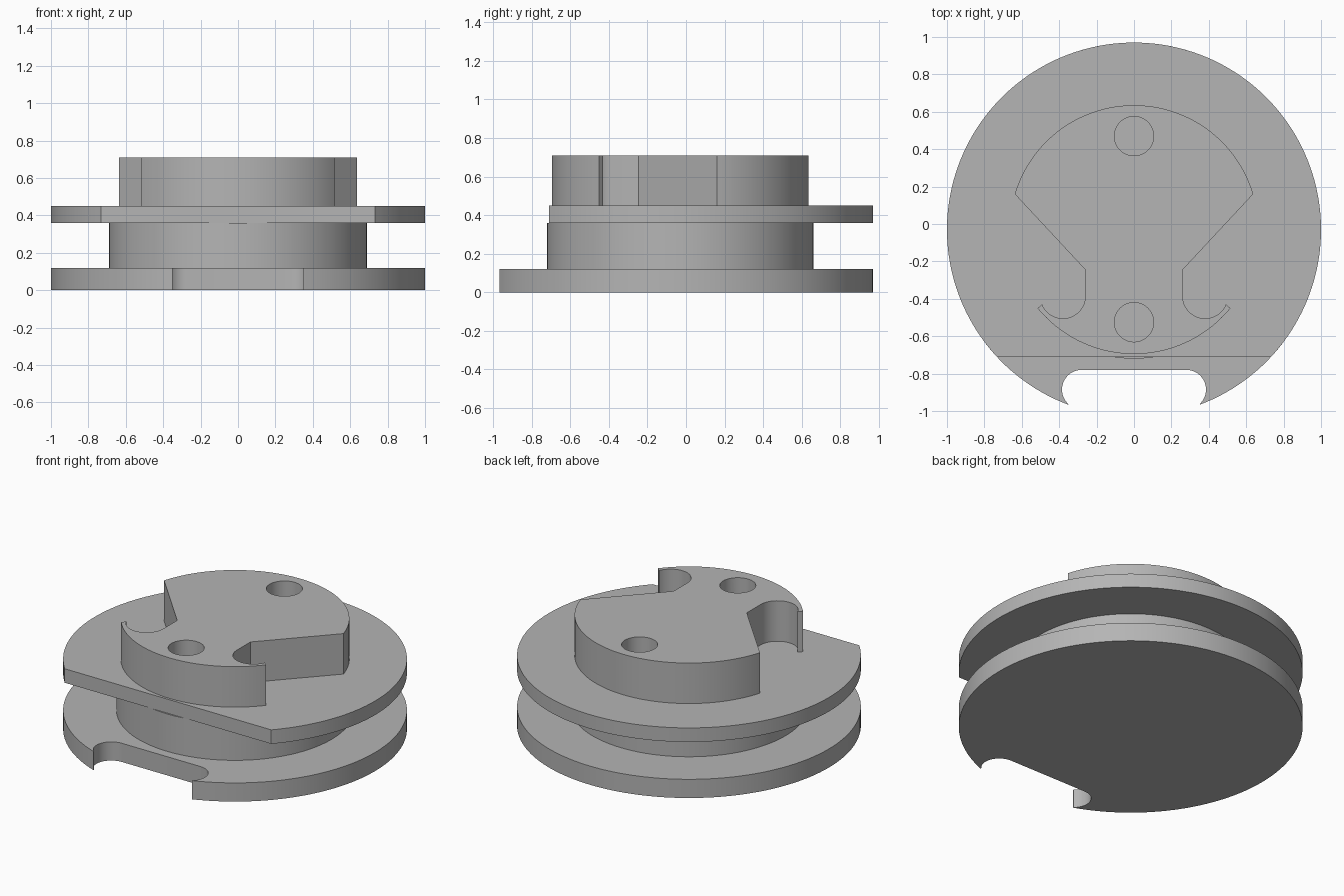
import bpy, bmesh
from math import radians, cos, sin, sqrt, asin, degrees, atan2

cube = bpy.data.objects.get("Cube")
if cube:
    bpy.data.objects.remove(cube, do_unlink=True)

CY = -0.03  # shared axis of all round parts

grey = bpy.data.materials.new("plain grey")
grey.use_nodes = True
colour = (0.46, 0.46, 0.46, 1)
grey.diffuse_color = colour
grey.node_tree.nodes["Principled BSDF"].inputs["Base Color"].default_value = colour


def arc(cx, cy, r, start, end, steps):
    """Points along an arc, angles in degrees."""
    angles = [radians(start + (end - start) * i / steps) for i in range(steps + 1)]
    return [(cx + r * cos(a), cy + r * sin(a)) for a in angles]


def circle(cx, cy, r, steps):
    return arc(cx, cy, r, 0, 360, steps)[:-1]


def mirrored(points):
    return [(-x, y) for x, y in reversed(points)]


def plate(name, outline, bottom, top):
    """Extrude a counter-clockwise outline between two heights."""
    bm = bmesh.new()
    face = bm.faces.new([bm.verts.new((x, y, bottom)) for x, y in outline])
    new = bmesh.ops.extrude_face_region(bm, geom=[face])["geom"]
    bmesh.ops.translate(bm, vec=(0, 0, top - bottom),
                        verts=[g for g in new if isinstance(g, bmesh.types.BMVert)])
    bmesh.ops.recalc_face_normals(bm, faces=bm.faces)
    mesh = bpy.data.meshes.new(name)
    bm.to_mesh(mesh)
    bm.free()
    mesh.materials.append(grey)
    obj = bpy.data.objects.new(name, mesh)
    bpy.context.collection.objects.link(obj)
    return obj


# Base flange with a rounded notch in the front edge
notch_right = arc(0.28, -0.885, 0.105, 90, -49, 16)
tip_x, tip_y = notch_right[-1]
tip = degrees(atan2(tip_y - CY, tip_x))
rim = arc(0, CY, 1, tip, 180 - tip, 140)
base = plate("base_flange", rim + mirrored(notch_right) + notch_right[:-1], 0, 0.12)

# Round neck between the flanges
neck = plate("neck", circle(0, CY, 0.69, 128), 0.12, 0.36)

# Upper flange with a straight front edge
flat = degrees(asin(-0.71 - CY))
upper = plate("upper_flange", arc(0, CY, 1, flat, 180 - flat, 128), 0.36, 0.45)

# Boss with a side pocket on each side, hooked at the front
R = 0.665
shoulder, hook = 16.6, -39.2
pocket = arc(0.38, -0.385, 0.12, -22, -180, 24) + [(0.26, -0.245)]
outline = (arc(0, CY, R, shoulder, 180 - shoulder, 80) + mirrored(pocket)
           + arc(0, CY, R, 180 - hook, 360 + hook, 50) + pocket)
boss = plate("boss", outline, 0.45, 0.71)

# Two round holes through the boss
for name, y in (("back_hole_cutter", 0.47), ("front_hole_cutter", -0.525)):
    cutter = plate(name, circle(0, y, 0.105, 48), 0.4, 0.8)
    cutter.hide_render = True
    cutter.hide_viewport = True
    cut = boss.modifiers.new(name, "BOOLEAN")
    cut.operation = "DIFFERENCE"
    cut.solver = "EXACT"
    cut.object = cutter

# Bake the holes so the cutters can go
bpy.context.view_layer.update()
graph = bpy.context.evaluated_depsgraph_get()
drilled = bpy.data.meshes.new_from_object(boss.evaluated_get(graph))
boss.modifiers.clear()
boss.data = drilled
for obj in [o for o in bpy.data.objects if o.name.endswith("hole_cutter")]:
    bpy.data.objects.remove(obj, do_unlink=True)

# Smooth round walls, crisp edges
bpy.ops.object.select_all(action="DESELECT")
for obj in (base, neck, upper, boss):
    obj.select_set(True)
bpy.context.view_layer.objects.active = boss
bpy.ops.object.shade_smooth_by_angle(angle=radians(25))
